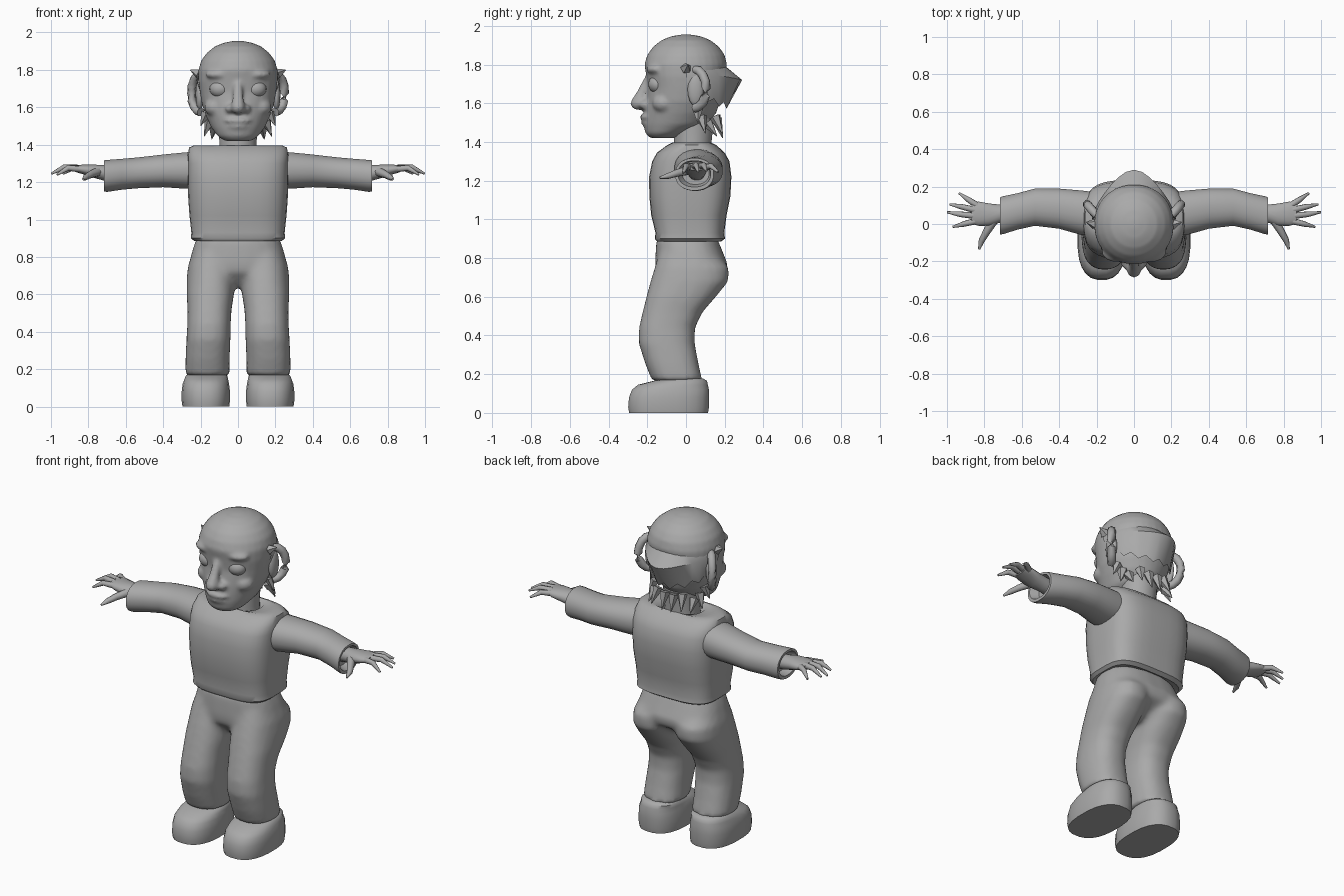
import bpy, bmesh, math
from mathutils import Vector

GREY = bpy.data.materials.new("plain grey")
GREY.diffuse_color = (0.4, 0.4, 0.4, 1)


def finish(name, bm, angle=50):
    bmesh.ops.recalc_face_normals(bm, faces=bm.faces)
    me = bpy.data.meshes.new(name)
    bm.to_mesh(me)
    bm.free()
    ob = bpy.data.objects.new(name, me)
    bpy.context.collection.objects.link(ob)
    me.materials.append(GREY)
    bpy.ops.object.select_all(action='DESELECT')
    ob.select_set(True)
    bpy.context.view_layer.objects.active = ob
    bpy.ops.object.shade_smooth_by_angle(angle=math.radians(angle))
    return ob


def skin(bm, rings, cap=True):
    vs = [[bm.verts.new(p) for p in r] for r in rings]
    for a, b in zip(vs, vs[1:]):
        for i in range(len(a)):
            j = (i + 1) % len(a)
            bm.faces.new((a[i], a[j], b[j], b[i]))
    if cap:
        bm.faces.new(vs[0])
        bm.faces.new(vs[-1])


def loft(bm, rows, axis='z', side=1, n=24):
    # each row: position, centre a, centre b, radius a, radius b, squareness
    rings = []
    for t, ca, cb, ra, rb, p in rows:
        ring = []
        for i in range(n):
            a = 2 * math.pi * (i + 0.5) / n
            c, s = math.cos(a), math.sin(a)
            u = ca + ra * math.copysign(abs(c) ** (2 / p), c)
            v = cb + rb * math.copysign(abs(s) ** (2 / p), s)
            ring.append((u * side, v, t) if axis == 'z' else (t * side, u, v))
        rings.append(ring)
    skin(bm, rings)


def tube(bm, pts, radii, side=1, n=8):
    pts = [Vector((x * side, y, z)) for x, y, z in pts]
    rings = []
    for k, p in enumerate(pts):
        d = (pts[min(k + 1, len(pts) - 1)] - pts[max(k - 1, 0)]).normalized()
        u = d.cross(Vector((0.1, 0.2, 1))).normalized()
        v = d.cross(u)
        rings.append([p + radii[k] * (u * math.cos(2 * math.pi * i / n) + v * math.sin(2 * math.pi * i / n))
                      for i in range(n)])
    skin(bm, rings)


def ball(bm, c, r, seg=20):
    for v in bmesh.ops.create_uvsphere(bm, u_segments=seg, v_segments=seg // 2, radius=1)['verts']:
        v.co = Vector(c) + Vector([v.co[i] * r[i] for i in range(3)])


def fuse(ob, voxel, rounds):
    m = ob.modifiers.new("fuse", 'REMESH')
    m.mode, m.voxel_size, m.use_smooth_shade = 'VOXEL', voxel, True
    s = ob.modifiers.new("soften", 'SMOOTH')
    s.factor, s.iterations = 0.5, rounds


# jumper body
bm = bmesh.new()
loft(bm, [(0.90, 0, 0.01, 0.20, 0.14, 3), (0.885, 0, 0.015, 0.235, 0.165, 3.5),
          (0.90, 0, 0.02, 0.252, 0.182, 3.5), (0.93, 0, 0.02, 0.25, 0.178, 3.5),
          (1.02, 0, 0.015, 0.26, 0.195, 3.3), (1.12, 0, 0.02, 0.267, 0.21, 3.3),
          (1.22, 0, 0.022, 0.27, 0.213, 3.3), (1.30, 0, 0.025, 0.27, 0.20, 3.3),
          (1.345, 0, 0.025, 0.27, 0.175, 3.2), (1.385, 0, 0.03, 0.262, 0.125, 3),
          (1.397, 0, 0.03, 0.235, 0.10, 2.6), (1.39, 0, 0.03, 0.13, 0.10, 2.2),
          (1.36, 0, 0.03, 0.10, 0.09, 2)], n=36)
finish("jumper_body", bm)

# trousers: pelvis and two legs fused
bm = bmesh.new()
loft(bm, [(0.90, 0, 0.005, 0.222, 0.158, 2.6), (0.84, 0, 0.015, 0.243, 0.172, 2.6),
          (0.77, 0, 0.028, 0.262, 0.188, 2.6), (0.72, 0, 0.025, 0.262, 0.18, 2.6),
          (0.68, 0, 0.01, 0.22, 0.13, 2.4), (0.64, 0, 0.0, 0.15, 0.08, 2)])
for s in (1, -1):
    loft(bm, [(0.165, 0.163, -0.045, 0.118, 0.13, 2.4), (0.25, 0.163, -0.072, 0.118, 0.138, 2.4),
              (0.36, 0.158, -0.10, 0.118, 0.145, 2.4), (0.44, 0.155, -0.098, 0.116, 0.145, 2.4),
              (0.52, 0.152, -0.07, 0.118, 0.155, 2.4), (0.60, 0.148, -0.025, 0.127, 0.18, 2.4),
              (0.68, 0.143, 0.018, 0.132, 0.202, 2.3), (0.75, 0.138, 0.03, 0.13, 0.192, 2.3),
              (0.83, 0.12, 0.01, 0.12, 0.15, 2.3)], side=s)
fuse(finish("trousers", bm), 0.016, 6)

FINGERS = [([(0.84, 0.10, 1.27), (0.885, 0.13, 1.275), (0.935, 0.165, 1.245)], [0.018, 0.015, 0.006]),
           ([(0.85, 0.075, 1.275), (0.92, 0.092, 1.28), (0.985, 0.105, 1.25)], [0.018, 0.015, 0.006]),
           ([(0.86, 0.045, 1.275), (0.93, 0.052, 1.28), (0.998, 0.063, 1.245)], [0.018, 0.015, 0.006]),
           ([(0.85, 0.015, 1.27), (0.91, 0.0, 1.275), (0.968, -0.015, 1.24)], [0.018, 0.015, 0.006]),
           ([(0.75, 0.02, 1.255), (0.79, -0.045, 1.24), (0.815, -0.09, 1.225), (0.828, -0.135, 1.215)],
            [0.025, 0.02, 0.016, 0.006])]

for s, tag in ((1, "left"), (-1, "right")):
    # sleeve with a recessed cuff
    bm = bmesh.new()
    loft(bm, [(0.20, 0.055, 1.265, 0.115, 0.10, 2.2), (0.28, 0.06, 1.262, 0.12, 0.098, 2.2),
              (0.40, 0.082, 1.26, 0.108, 0.088, 2.2), (0.53, 0.09, 1.25, 0.10, 0.083, 2.2),
              (0.62, 0.068, 1.242, 0.098, 0.083, 2.2), (0.70, 0.047, 1.233, 0.102, 0.086, 2.2),
              (0.717, 0.043, 1.233, 0.10, 0.084, 2.2), (0.717, 0.043, 1.235, 0.085, 0.068, 2.2),
              (0.67, 0.05, 1.24, 0.07, 0.06, 2.2)], 'x', s)
    finish(tag + "_sleeve", bm)

    # hand with four fingers and a thumb
    bm = bmesh.new()
    loft(bm, [(0.66, 0.055, 1.245, 0.045, 0.045, 2), (0.72, 0.055, 1.25, 0.05, 0.042, 2),
              (0.77, 0.05, 1.258, 0.06, 0.036, 2.2), (0.83, 0.055, 1.268, 0.066, 0.026, 2.2),
              (0.87, 0.055, 1.272, 0.055, 0.018, 2.2)], 'x', s, 16)
    for pts, radii in FINGERS:
        tube(bm, pts, radii, s)
    finish(tag + "_hand", bm)

    # shoe
    bm = bmesh.new()
    loft(bm, [(0.0, 0.172, -0.09, 0.126, 0.205, 2.5), (0.03, 0.172, -0.09, 0.13, 0.21, 2.5),
              (0.08, 0.172, -0.088, 0.13, 0.208, 2.5), (0.12, 0.172, -0.08, 0.125, 0.20, 2.5),
              (0.145, 0.17, -0.068, 0.118, 0.182, 2.4), (0.165, 0.168, -0.03, 0.112, 0.14, 2.3),
              (0.178, 0.166, -0.02, 0.095, 0.11, 2.2)], side=s)
    finish(tag + "_shoe", bm)

    # ear: outer rim around a flat bowl
    bm = bmesh.new()
    ball(bm, (0.205 * s, 0.05, 1.67), (0.022, 0.042, 0.085), 16)
    rim = [(0.20 + 0.05 * math.sin(math.pi * k / 8), 0.045 + 0.06 * math.sin(math.pi * k / 8),
            1.675 - 0.10 * math.cos(math.pi * k / 8)) for k in range(9)]
    tube(bm, rim, [0.024] * 8 + [0.02], s)
    finish(tag + "_ear", bm, 80)

    # eyeball and lids
    bm = bmesh.new()
    ball(bm, (0.095 * s, -0.145, 1.698), (0.057, 0.05, 0.048))
    finish(tag + "_eye", bm, 80)

    # hair tufts beside and behind the neck
    bm = bmesh.new()
    for x, y, z, dx, dy, dz in ((0.15, 0.08, 1.53, 0.03, 0.02, -0.085), (0.13, 0.11, 1.50, 0.01, 0.05, -0.07),
                                (0.17, 0.06, 1.57, 0.03, 0.0, -0.07), (0.08, 0.15, 1.53, 0.02, 0.04, -0.09),
                                (0.03, 0.16, 1.52, 0.0, 0.03, -0.10), (0.21, 0.0, 1.78, 0.045, 0.01, 0.02)):
        tube(bm, [(x, y, z), (x + dx, y + dy, z + dz)], [0.03, 0.002], s, 5)
    finish(tag + "_hair_tufts", bm, 20)

# head: skull, nose, brow, cheeks and lips fused
bm = bmesh.new()
loft(bm, [(1.42, 0, -0.12, 0.07, 0.065, 2), (1.445, 0, -0.105, 0.108, 0.105, 2),
          (1.49, 0, -0.055, 0.142, 0.165, 2), (1.55, 0, -0.03, 0.17, 0.187, 2),
          (1.61, 0, -0.015, 0.192, 0.192, 2.1), (1.68, 0, -0.005, 0.204, 0.192, 2.2),
          (1.74, 0, -0.002, 0.212, 0.203, 2.2), (1.80, 0, -0.002, 0.212, 0.214, 2.1),
          (1.85, 0, 0.0, 0.197, 0.20, 2), (1.89, 0, 0.0, 0.168, 0.172, 2),
          (1.925, 0, 0.0, 0.125, 0.128, 2), (1.945, 0, 0.0, 0.075, 0.08, 2),
          (1.955, 0, 0.0, 0.025, 0.025, 2)], n=32)
tube(bm, [(0, -0.18, 1.75), (0, -0.215, 1.68), (0, -0.24, 1.62), (0, -0.235, 1.585)],
     [0.022, 0.026, 0.036, 0.034], n=12)
ball(bm, (0, -0.247, 1.60), (0.038, 0.04, 0.036))
for s in (1, -1):
    ball(bm, (0.04 * s, -0.212, 1.592), (0.028, 0.03, 0.024))
    ball(bm, (0.09 * s, -0.15, 1.775), (0.085, 0.055, 0.028))
    ball(bm, (0.12 * s, -0.115, 1.60), (0.06, 0.06, 0.05))
ball(bm, (0, -0.195, 1.53), (0.075, 0.045, 0.018))
ball(bm, (0, -0.19, 1.498), (0.065, 0.042, 0.018))
fuse(finish("head", bm), 0.011, 4)

# neck
bm = bmesh.new()
loft(bm, [(1.34, 0, 0.035, 0.105, 0.10, 2), (1.40, 0, 0.035, 0.10, 0.098, 2), (1.52, 0, 0.04, 0.105, 0.105, 2)])
finish("neck", bm)

# swept hair sheet: flares to a point behind the skull, ragged lower edge
bm = bmesh.new()
n, rows = 16, []
for k in range(n + 1):
    a = math.pi * k / n
    c, s = math.cos(a), math.sin(a)
    point = s ** 6
    low = 1.60 - 0.03 * (k % 2) + 0.08 * (1 - s)
    rows.append([bm.verts.new(p) for p in (
        (0.208 * c, 0.205 * s, 1.79), (0.222 * c, 0.225 * s + 0.065 * point, 1.745 - 0.025 * point),
        (0.20 * c, 0.20 * s + 0.015 * point, low), (0.185 * c, 0.18 * s, 1.70))])
for a, b in zip(rows, rows[1:]):
    for i in range(3):
        bm.faces.new((a[i], b[i], b[i + 1], a[i + 1]))
finish("swept_hair", bm, 35)
